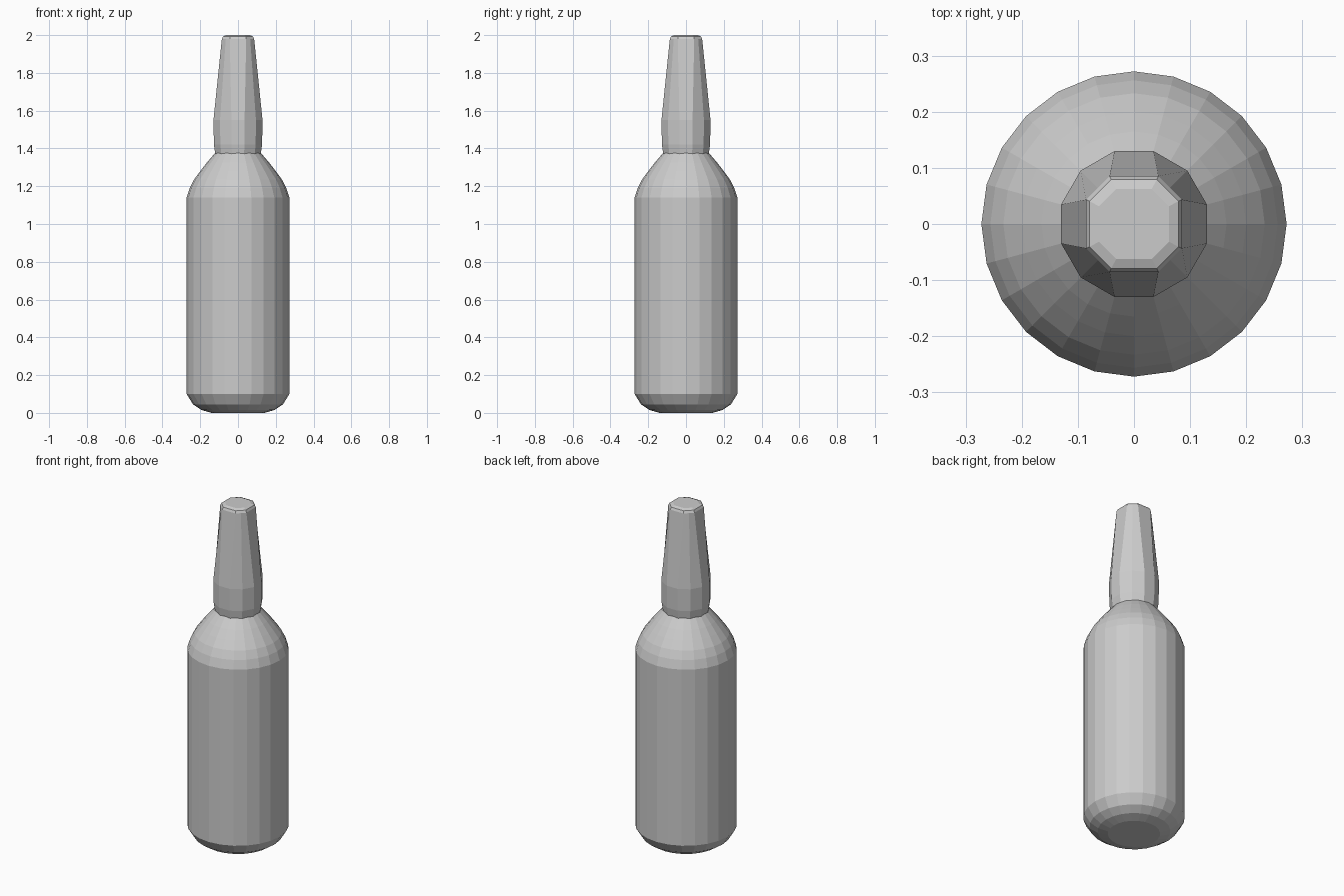
import bpy, bmesh
from math import sin, cos, radians

cube = bpy.data.objects.get("Cube")
if cube:
    bpy.data.objects.remove(cube, do_unlink=True)

grey = bpy.data.materials.new("plain grey")
grey.use_nodes = True
colour = (0.6, 0.6, 0.6, 1)
grey.diffuse_color = colour
grey.node_tree.nodes["Principled BSDF"].inputs["Base Color"].default_value = colour


def lathe(name, profile, angles_at):
    """Faceted turned part: profile of (radius, z), with side angles chosen per ring."""
    bm = bmesh.new()
    rings = []
    for i, (r, z) in enumerate(profile):
        rings.append([bm.verts.new((r * cos(radians(a)), r * sin(radians(a)), z))
                      for a in angles_at(i)])
    count = len(rings[0])
    for low, high in zip(rings, rings[1:]):
        for k in range(count):
            n = (k + 1) % count
            bm.faces.new((low[k], low[n], high[n], high[k]))
    bm.faces.new(rings[0][::-1])
    bm.faces.new(rings[-1])
    bmesh.ops.recalc_face_normals(bm, faces=bm.faces)
    mesh = bpy.data.meshes.new(name)
    bm.to_mesh(mesh)
    bm.free()
    mesh.materials.append(grey)
    obj = bpy.data.objects.new(name, mesh)
    bpy.context.collection.objects.link(obj)
    return obj


# Body with rounded base and domed shoulder
body_profile = [(0.14, 0), (0.195, 0.016), (0.238, 0.045), (0.272, 0.1),
                (0.272, 1.14), (0.256, 1.19), (0.233, 1.235), (0.2, 1.28),
                (0.165, 1.325), (0.122, 1.375)]
lathe("bottle_body", body_profile, lambda i: [15 * k for k in range(24)])

# Tapered neck: twelve even sides below, squared off towards the lip
neck_profile = [(0.123, 1.36), (0.132, 1.42), (0.1345, 1.55),
                (0.096, 1.98), (0.089, 1.993), (0.07, 2.0)]


def neck_angles(i):
    spread = 30 if i < 3 else 18
    return [q * 90 + 45 + s * spread for q in range(4) for s in (-1, 0, 1)]


neck = lathe("bottle_neck", neck_profile, neck_angles)

# Pull the diagonal corners of the upper rings in, making an eight-sided lip
for i in range(3, len(neck_profile)):
    for q in range(4):
        v = neck.data.vertices[i * 12 + q * 3 + 1]
        v.co.x *= cos(radians(18))
        v.co.y *= cos(radians(18))
